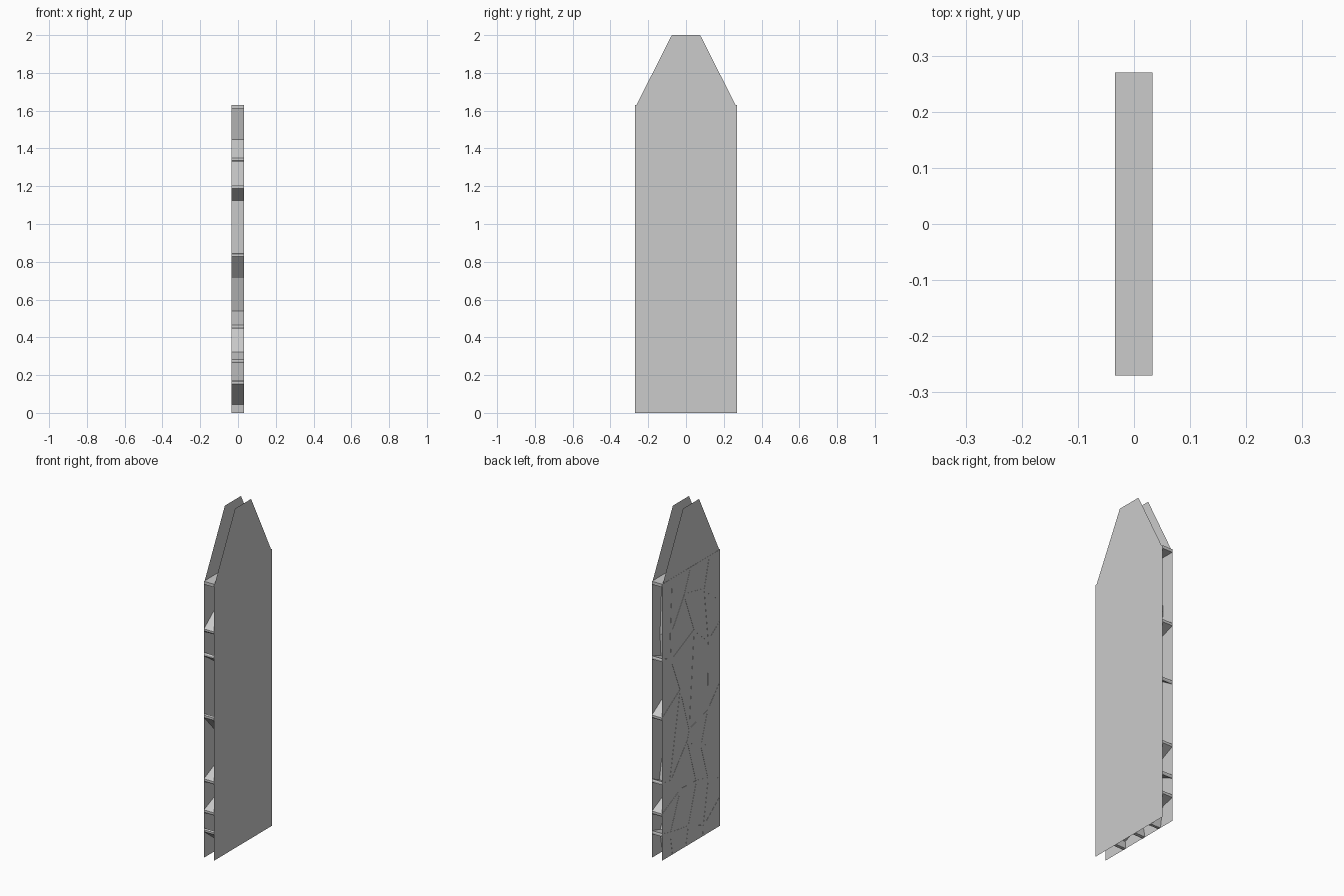
import bpy, bmesh
from mathutils import Vector

if "Cube" in bpy.data.objects:
    bpy.data.objects.remove(bpy.data.objects["Cube"])

HALF_X, HALF_Y, SHOULDER = 0.033, 0.27, 1.615
RIB = 0.018  # rib thickness


def finish(name, bm):
    me = bpy.data.meshes.new(name)
    bm.to_mesh(me)
    bm.free()
    ob = bpy.data.objects.new(name, me)
    bpy.context.collection.objects.link(ob)
    return ob


# Two paper-thin tapered sheets
outline = [(-HALF_Y, 0), (HALF_Y, 0), (HALF_Y, SHOULDER), (0.075, 2),
           (-0.075, 2), (-HALF_Y, SHOULDER)]
for name, x, pts in (("right_sheet", HALF_X, outline),
                     ("left_sheet", -HALF_X, outline[::-1])):
    bm = bmesh.new()
    bm.faces.new([bm.verts.new((x, y, z)) for y, z in pts])
    finish(name, bm)

# Rib junctions inside the panel (y, z)
J = {
    "A": (-.13, 1.445), "B": (.056, 1.483), "C": (.186, 1.29),
    "D": (.177, 1.146), "E": (.093, .942), "F": (.093, .35),
    "G": (.195, .42), "H": (-.037, 1.245), "I": (-.168, 1.13),
    "K": (.01, .673), "J": (-.16, .72), "L": (-.10, .535),
    "M": (.028, .616), "N": (-.168, .315), "P": (-.056, .342),
    "Q": (.186, .127), "R": (.02, .105), "S": (-.12, .05),
}
# Ribs between junctions
links = ("AB BC BH AI CD HI HD HK IJ DE EK EG JK JL KM ML MG MP "
         "LN NP PF FG FQ PR NS SR RQ").split()
# Ribs running out to the panel border
ends = [
    ("A", -HALF_Y, 1.337), ("I", -HALF_Y, 1.2), ("J", -HALF_Y, .84),
    ("L", -HALF_Y, .455), ("N", -HALF_Y, .272), ("S", -HALF_Y, .165),
    ("D", HALF_Y, 1.18), ("E", HALF_Y, .83), ("G", HALF_Y, .455),
    ("F", HALF_Y, .265), ("Q", HALF_Y, .15),
    ("A", -.177, 1.62), ("B", 0, 1.62), ("C", .168, 1.62),
    ("S", -.115, 0), ("R", .04, 0), ("Q", .165, 0),
]
segments = [(J[a], J[b]) for a, b in links]
segments += [(J[k], (y, z)) for k, y, z in ends]
segments.append(((-HALF_Y, 1.62), (HALF_Y, 1.62)))  # closing bar

# Spacer ribs, bridging the gap between the sheets
bm = bmesh.new()
for a, b in segments:
    a, b = Vector(a), Vector(b)
    d = (b - a).normalized()
    n = Vector((-d.y, d.x)) * RIB / 2
    corners = [a - n, b - n, b + n, a + n]
    base = [bm.verts.new((-HALF_X - 0.001, *c)) for c in corners]
    top = [bm.verts.new((HALF_X, *c)) for c in corners]
    bm.faces.new(base[::-1])
    bm.faces.new(top)
    for i in range(4):
        j = (i + 1) % 4
        bm.faces.new((base[i], base[j], top[j], top[i]))
# trim at the ground and at the side borders
for co, no in (((0, 0, 0), (0, 0, -1)), ((0, HALF_Y, 0), (0, 1, 0)),
               ((0, -HALF_Y, 0), (0, -1, 0))):
    bmesh.ops.bisect_plane(bm, geom=bm.verts[:] + bm.edges[:] + bm.faces[:],
                           plane_co=co, plane_no=no, clear_outer=True)
    bmesh.ops.holes_fill(bm, edges=[e for e in bm.edges if e.is_boundary])
bmesh.ops.recalc_face_normals(bm, faces=bm.faces)
finish("spacer_ribs", bm)
